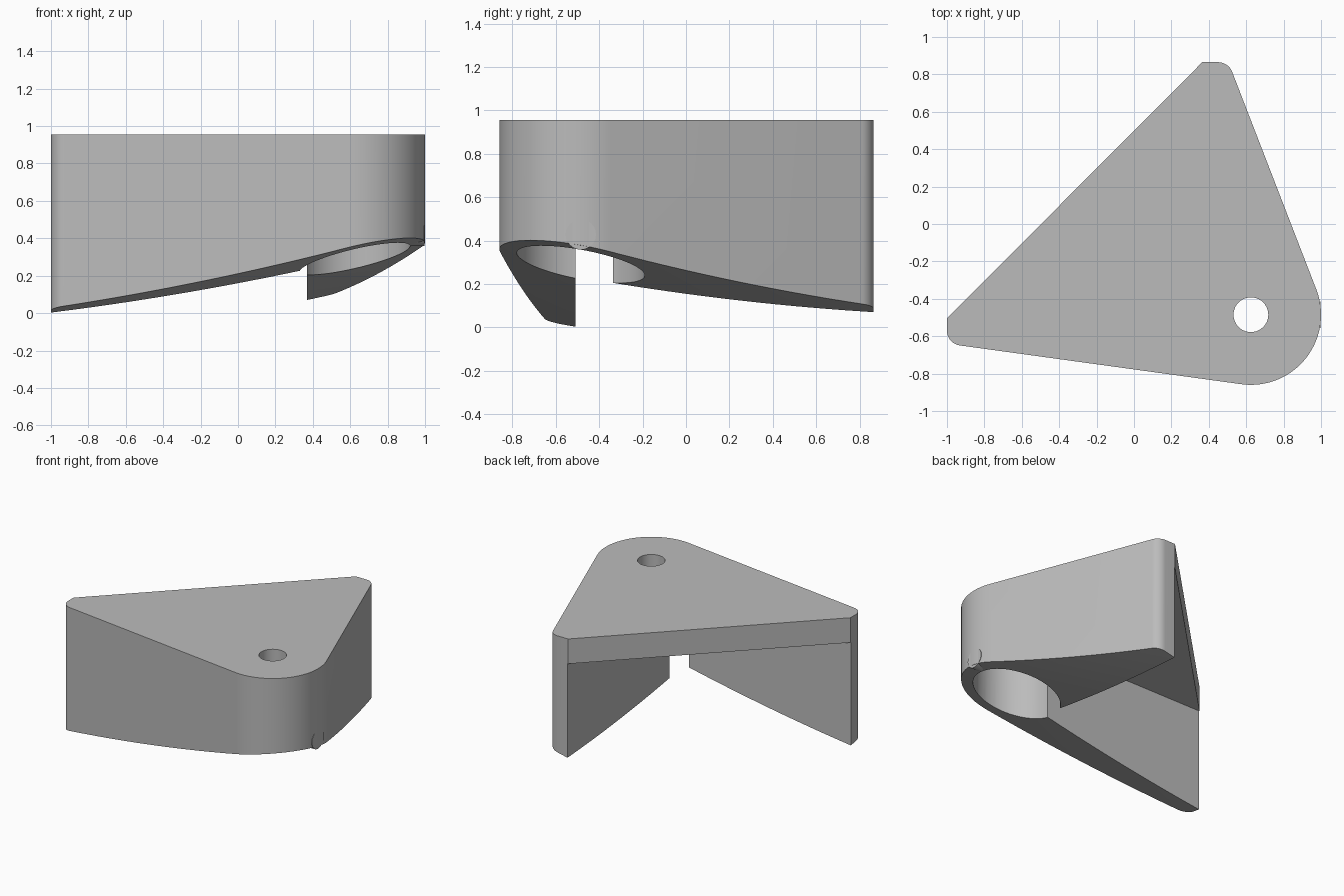
import bpy, bmesh, math

if "Cube" in bpy.data.objects:
    bpy.data.objects.remove(bpy.data.objects["Cube"], do_unlink=True)

TOP, CEILING, LOW = 0.955, 0.77, -0.6
BORE = (0.625, -0.485)


def arc(centre, radius, start, end, steps):
    angles = [math.radians(start + (end - start) * i / steps) for i in range(steps + 1)]
    return [(centre[0] + radius * math.cos(a), centre[1] + radius * math.sin(a)) for a in angles]


def finish(bm, name):
    bmesh.ops.recalc_face_normals(bm, faces=bm.faces)
    mesh = bpy.data.meshes.new(name)
    bm.to_mesh(mesh)
    bm.free()
    obj = bpy.data.objects.new(name, mesh)
    bpy.context.collection.objects.link(obj)
    return obj


def prism(name, outline, z0, z1):
    bm = bmesh.new()
    face = bm.faces.new([bm.verts.new((x, y, z0)) for x, y in outline])
    up = bmesh.ops.extrude_face_region(bm, geom=[face])
    bmesh.ops.translate(bm, vec=(0, 0, z1 - z0),
                        verts=[v for v in up["geom"] if isinstance(v, bmesh.types.BMVert)])
    return finish(bm, name)


def circle(radius, steps):
    return arc(BORE, radius, 0, 360, steps)[:-1]


def bowl_cutter():
    # Solid lying below the gently bowled, tilted underside
    bm = bmesh.new()
    bmesh.ops.create_grid(bm, x_segments=28, y_segments=28, size=1.15)
    faces = bm.faces[:]
    up = bmesh.ops.extrude_face_region(bm, geom=faces)
    raised = {v for v in up["geom"] if isinstance(v, bmesh.types.BMVert)}
    for v in bm.verts:
        x, y = v.co.x, v.co.y
        v.co.z = 0.08 + 0.19 * x + 0.033 * x * x - 0.135 * y + 0.043 * y * y if v in raised else -1
    return finish(bm, "underside_cutter")


def combine(target, other, operation):
    mod = target.modifiers.new(operation, "BOOLEAN")
    mod.operation, mod.object, mod.solver = operation, other, "EXACT"
    graph = bpy.context.evaluated_depsgraph_get()
    result = bpy.data.meshes.new_from_object(target.evaluated_get(graph))
    target.modifiers.clear()
    target.data = result
    bpy.data.objects.remove(other, do_unlink=True)


# Rounded three-cornered body
outline = [(-1, -0.505)]
outline += arc((-0.92, -0.57), 0.08, 180, 262, 10)
outline += arc(BORE, 0.375, 262, 381, 40)
outline += arc((0.45, 0.785), 0.08, 21, 90, 10)
outline += [(0.365, 0.865)]
body = prism("bracket_body", outline, LOW, TOP)

# Curved underside, right-angled pocket, round bore and through hole
combine(body, bowl_cutter(), "DIFFERENCE")
pocket = [(-1.2, -0.51), (0.37, -0.51), (0.37, 1.1), (-1.2, 1.1)]
combine(body, prism("pocket_cutter", pocket, LOW - 0.2, CEILING), "DIFFERENCE")
combine(body, prism("bore_cutter", circle(0.295, 64), LOW - 0.2, CEILING), "DIFFERENCE")
combine(body, prism("hole_cutter", circle(0.093, 40), CEILING - 0.1, TOP + 0.1), "DIFFERENCE")

# Small rounded nub on the rim of the bore
nub = prism("rim_nub", arc((0, 0), 0.07, 0, 360, 24)[:-1], 0.925, 0.998)
for v in nub.data.vertices:
    x, y, z = v.co
    v.co = (z, BORE[1] + x, 0.428 + y)

# Plain grey finish
grey = bpy.data.materials.new("plain_grey")
grey.use_nodes = True
colour = (0.5, 0.5, 0.5, 1)
grey.diffuse_color = colour
grey.node_tree.nodes["Principled BSDF"].inputs["Base Color"].default_value = colour

for obj in (body, nub):
    obj.data.materials.clear()
    obj.data.materials.append(grey)
    bpy.ops.object.select_all(action="DESELECT")
    obj.select_set(True)
    bpy.context.view_layer.objects.active = obj
    bpy.ops.object.shade_smooth_by_angle(angle=math.radians(30))
